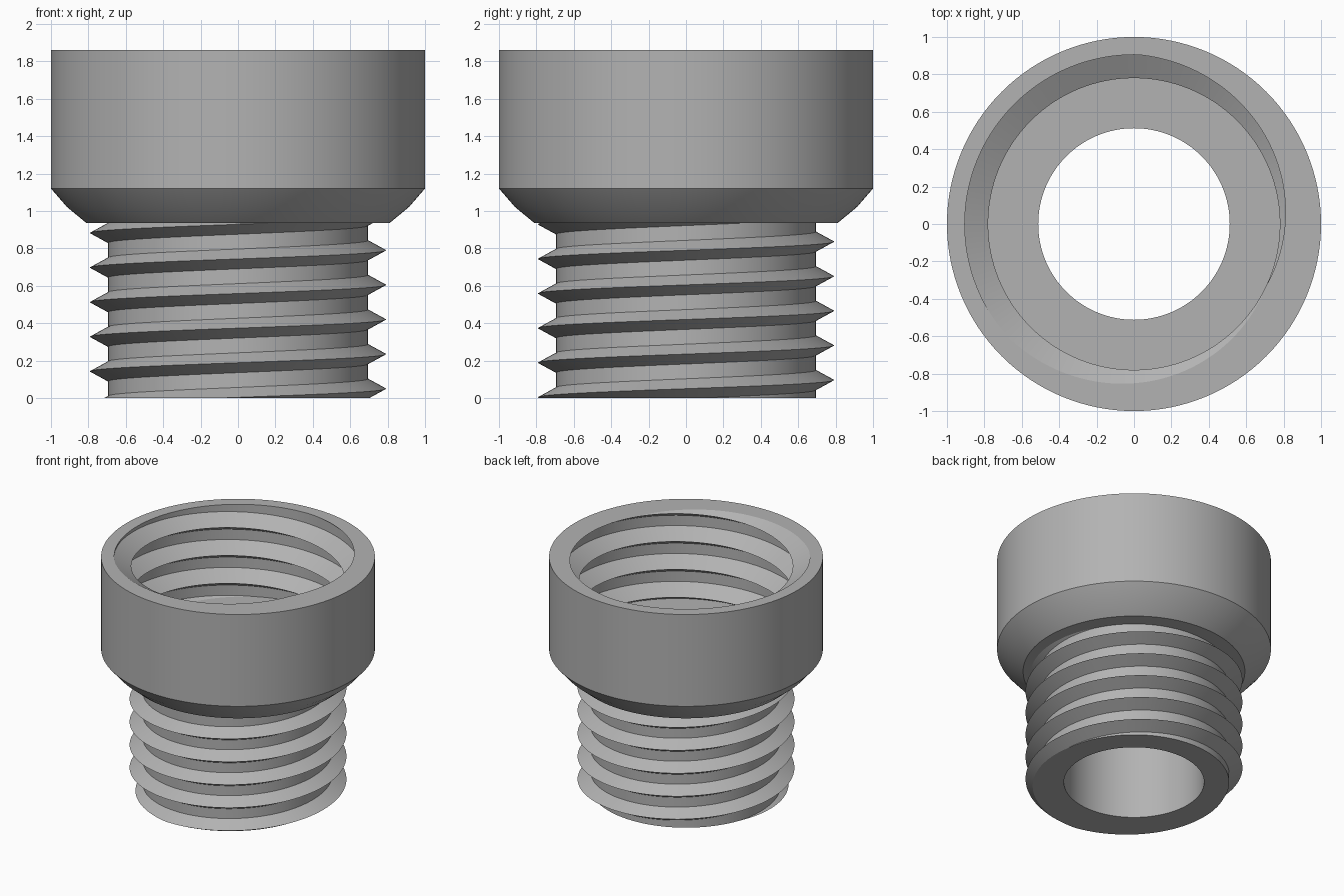
import bpy, bmesh, math

if "Cube" in bpy.data.objects:
    bpy.data.objects.remove(bpy.data.objects["Cube"])

SEGMENTS = 128
HEIGHT, FLOOR, NECK, BORE = 1.86, 1.12, 0.935, 0.512

grey = bpy.data.materials.new("plain grey")
grey.use_nodes = True
grey.diffuse_color = (0.45, 0.45, 0.45, 1)
grey.node_tree.nodes["Principled BSDF"].inputs["Base Color"].default_value = grey.diffuse_color


def sweep(name, rings, low=None, high=None):
    """Skin a list of rings; each ring maps a turn fraction to (radius, z)."""
    bm = bmesh.new()
    columns = []
    for i in range(SEGMENTS + 1):
        t = i / SEGMENTS
        c, s = math.cos(math.tau * t), math.sin(math.tau * t)
        points = [ring(t) for ring in rings]
        columns.append([bm.verts.new((r * c, r * s, z)) for r, z in points])
    for a, b in zip(columns, columns[1:]):
        for j in range(len(rings) - 1):
            bm.faces.new((a[j], b[j], b[j + 1], a[j + 1]))
    bmesh.ops.remove_doubles(bm, verts=bm.verts, dist=1e-5)
    # Trim helical ends flat
    for z, up in ((low, -1), (high, 1)):
        if z is not None:
            bmesh.ops.bisect_plane(bm, geom=bm.verts[:] + bm.edges[:] + bm.faces[:],
                                   plane_co=(0, 0, z), plane_no=(0, 0, up), clear_outer=True)
    mesh = bpy.data.meshes.new(name)
    bm.to_mesh(mesh)
    bm.free()
    mesh.materials.append(grey)
    mesh.shade_smooth()
    mesh.set_sharp_from_angle(angle=math.radians(25))
    obj = bpy.data.objects.new(name, mesh)
    bpy.context.collection.objects.link(obj)
    return obj


def circle(r, z):
    return lambda t: (r, z)


class Thread:
    """Single-start right-hand thread with sharp crests and flat roots."""

    def __init__(self, root, crest, half, pitch, phase):
        self.root, self.crest, self.half = root, crest, half
        self.pitch, self.phase = pitch, phase

    def rings(self, low, high):
        first = math.floor((low - self.phase) / self.pitch) - 2
        last = math.ceil((high - self.phase) / self.pitch) + 2
        rings = []
        for k in range(first, last):
            for offset, r in ((-self.half, self.root), (0, self.crest), (self.half, self.root)):
                rings.append(lambda t, k=k, d=offset, r=r:
                             (r, self.phase + self.pitch * (k + t) + d))
        return rings

    def section(self, z):
        def ring(t):
            d = (z - self.phase) / self.pitch - t
            d = abs(d - round(d)) * self.pitch
            blend = max(0, 1 - d / self.half)
            return self.root + (self.crest - self.root) * blend, z
        return ring


male = Thread(0.695, 0.792, 0.053, 0.185, 0.05)
female = Thread(0.905, 0.78, 0.071, 0.225, HEIGHT - 0.225 * 335 / 360)

# Lower threaded spigot and its flat end
sweep("outer_thread", male.rings(0, NECK), 0, NECK)
sweep("bottom_face", [circle(BORE, 0), male.section(0)])

# Collar with a rounded chamfer under it
sweep("collar", [circle(0.6, NECK), circle(0.81, NECK), circle(0.915, 1.022),
                 circle(1, FLOOR), circle(1, HEIGHT)])
sweep("top_rim", [circle(1, HEIGHT), female.section(HEIGHT)])

# Threaded socket, facing inward
sweep("inner_thread", female.rings(FLOOR, HEIGHT)[::-1], FLOOR, HEIGHT)

# Socket floor and through bore
sweep("socket_floor_and_bore", [circle(0.91, FLOOR), circle(BORE, FLOOR), circle(BORE, 0)])
